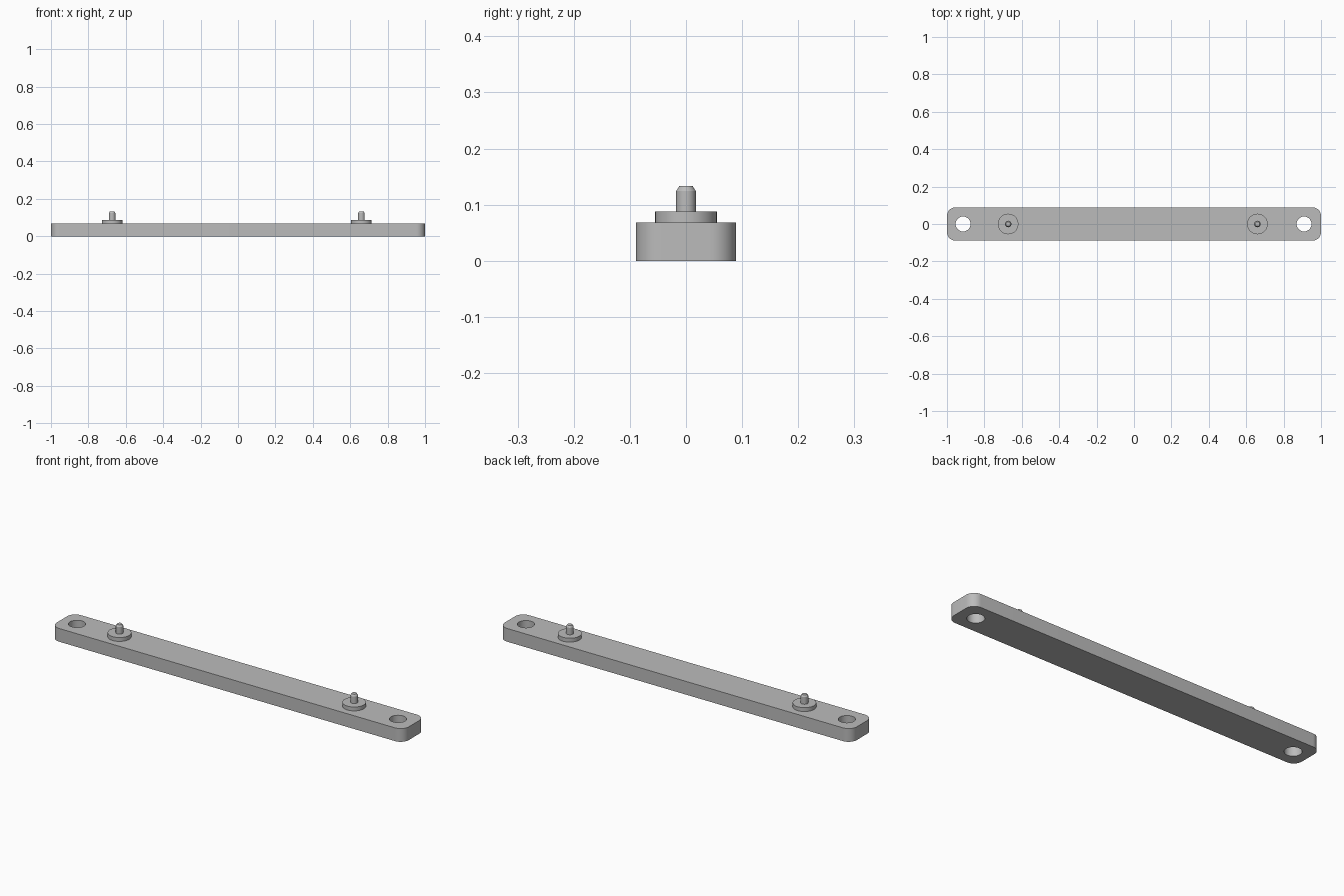
import bpy
import bmesh

if "Cube" in bpy.data.objects:
    bpy.data.objects.remove(bpy.data.objects["Cube"], do_unlink=True)

HALF_WIDTH, BAR_TOP = 0.089, 0.068
CORNER, HOLE_RADIUS = 0.046, 0.04
HOLES = {"right": -0.914, "left": 0.909}
PEGS = {"right": -0.673, "left": 0.66}

gray = bpy.data.materials.new("plain gray")
gray.use_nodes = True
gray.diffuse_color = (0.5, 0.5, 0.5, 1)
gray.node_tree.nodes["Principled BSDF"].inputs["Base Color"].default_value = gray.diffuse_color


def add_object(name, bm):
    mesh = bpy.data.meshes.new(name)
    bmesh.ops.recalc_face_normals(bm, faces=bm.faces)
    bm.to_mesh(mesh)
    bm.free()
    mesh.materials.append(gray)
    obj = bpy.data.objects.new(name, mesh)
    bpy.context.collection.objects.link(obj)
    return obj


def select_only(obj):
    bpy.ops.object.select_all(action="DESELECT")
    obj.select_set(True)
    bpy.context.view_layer.objects.active = obj


def smooth(obj):
    select_only(obj)
    bpy.ops.object.shade_smooth_by_angle(angle=0.5)


def turned(name, x, profile, sides=48):
    """Stack rings of (radius, height) into a closed round part."""
    bm = bmesh.new()
    rings = []
    for radius, z in profile:
        ring = bmesh.ops.create_circle(bm, segments=sides, radius=radius)["verts"]
        for v in ring:
            v.co.x += x
            v.co.z = z
        rings.append(ring)
    for low, high in zip(rings, rings[1:]):
        for i in range(sides):
            j = (i + 1) % sides
            bm.faces.new((low[i], low[j], high[j], high[i]))
    bm.faces.new(rings[0])
    bm.faces.new(rings[-1])
    return add_object(name, bm)


# Bar with rounded vertical corners
bm = bmesh.new()
bmesh.ops.create_cube(bm, size=1)
for v in bm.verts:
    v.co = (v.co.x * 2, v.co.y * 2 * HALF_WIDTH, (v.co.z + 0.5) * BAR_TOP)
upright = [e for e in bm.edges if abs(e.verts[0].co.z - e.verts[1].co.z) > BAR_TOP / 2]
bmesh.ops.bevel(bm, geom=upright, offset=CORNER, segments=10, profile=0.5, affect="EDGES")
bar = add_object("bar", bm)

# Through holes near both ends
for side, x in HOLES.items():
    cutter = turned(side + "_hole_cutter", x,
                    [(HOLE_RADIUS, -BAR_TOP), (HOLE_RADIUS, 2 * BAR_TOP)])
    cutter.hide_render = True
    cut = bar.modifiers.new(side + " hole", "BOOLEAN")
    cut.operation, cut.solver, cut.object = "DIFFERENCE", "EXACT", cutter
    select_only(bar)
    bpy.ops.object.modifier_apply(modifier=cut.name)
    bpy.data.objects.remove(cutter, do_unlink=True)
smooth(bar)

# Round bosses carrying chamfered pins
for side, x in PEGS.items():
    smooth(turned(side + "_boss", x, [(0.055, BAR_TOP), (0.055, 0.088)]))
    smooth(turned(side + "_pin", x,
                  [(0.0175, 0.088), (0.0175, 0.124), (0.012, 0.133)], 32))
